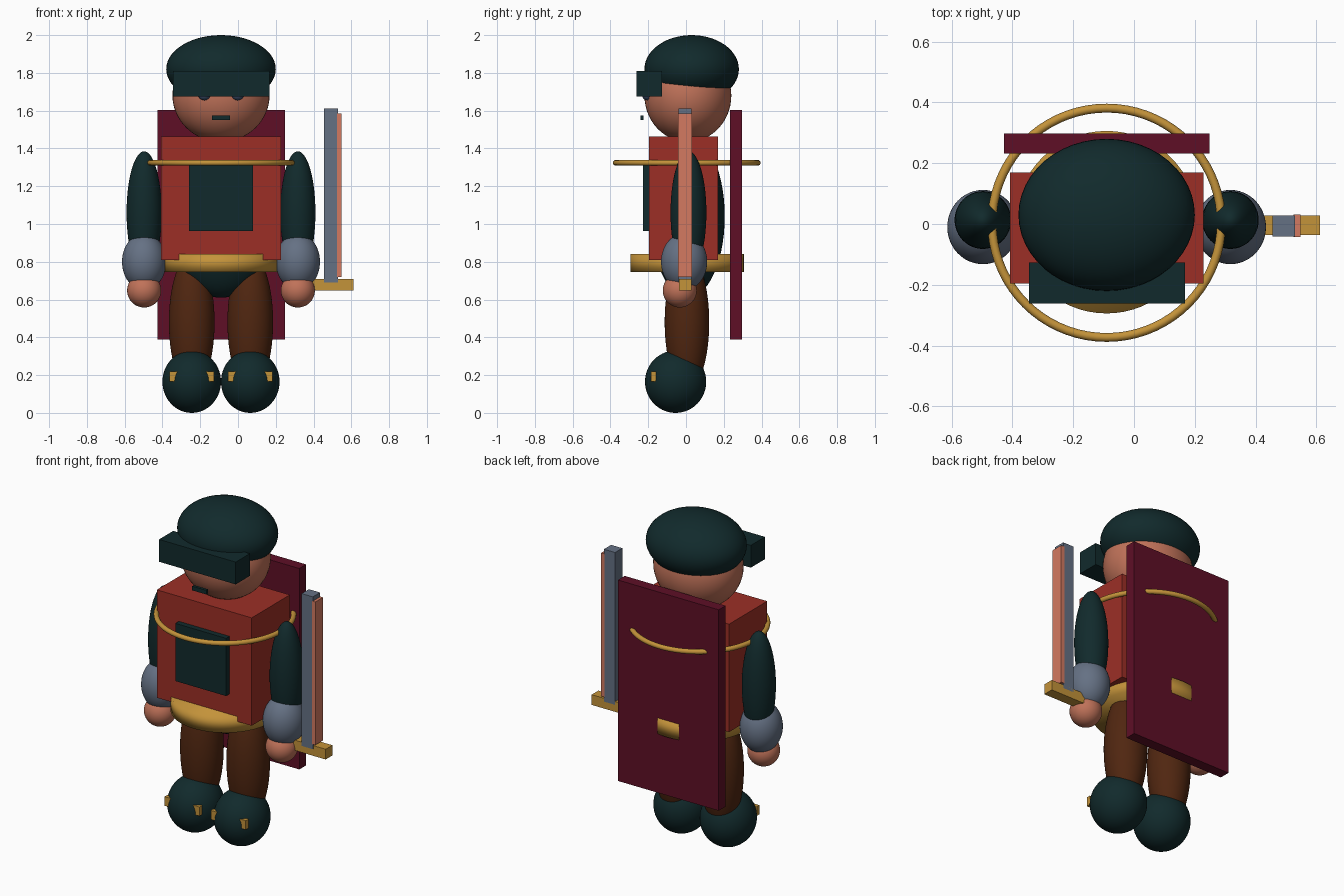
import bpy, math

if "Cube" in bpy.data.objects:
    bpy.data.objects.remove(bpy.data.objects["Cube"])


def material(name, r, g, b):
    lin = [((c / 255 + 0.055) / 1.055) ** 2.4 if c > 10 else c / 255 / 12.92 for c in (r, g, b)]
    m = bpy.data.materials.new(name)
    m.diffuse_color = (*lin, 1)
    m.use_nodes = True
    m.node_tree.nodes["Principled BSDF"].inputs["Base Color"].default_value = m.diffuse_color
    return m


GREEN = material("dark green", 17, 42, 44)
RED = material("brick red", 156, 47, 38)
SKIN = material("skin", 192, 114, 89)
CORAL = material("coral", 212, 122, 97)
GOLD = material("gold", 196, 147, 58)
STEEL = material("steel grey", 101, 113, 132)
WINE = material("wine red", 94, 15, 38)
BROWN = material("brown", 80, 38, 16)
BLUE = material("slate blue", 62, 82, 112)

CX = -0.09   # centre line of the figure


def finish(name, mat, smooth=True):
    ob = bpy.context.object
    ob.name = name
    ob.data.materials.append(mat)
    if smooth:
        bpy.ops.object.shade_smooth()
    return ob


def ball(name, mat, centre, radii):
    bpy.ops.mesh.primitive_uv_sphere_add(segments=48, ring_count=28, location=centre)
    ob = finish(name, mat)
    ob.scale = radii
    return ob


def box(name, mat, x, y, z):
    bpy.ops.mesh.primitive_cube_add(size=1, location=[sum(r) / 2 for r in (x, y, z)])
    ob = finish(name, mat, False)
    ob.scale = [r[1] - r[0] for r in (x, y, z)]
    return ob


# Head, cap and face
ball("head", SKIN, (CX, 0.01, 1.68), (0.257, 0.23, 0.245))
ball("cap", GREEN, (CX, 0.03, 1.82), (0.29, 0.25, 0.18))
box("cap_visor", GREEN, (-0.345, 0.168), (-0.262, -0.127), (1.675, 1.81))
box("mouth", GREEN, (-0.138, -0.042), (-0.242, -0.225), (1.55, 1.575))
for side in (-1, 1):
    ball("eye", BLUE, (CX + side * 0.088, -0.205, 1.69), (0.035, 0.03, 0.035))

# Torso, vest and trimmings
ball("body", GREEN, (CX, 0.01, 1.04), (0.31, 0.195, 0.43))
box("vest", RED, (-0.407, 0.228), (-0.195, 0.17), (0.81, 1.463))
box("chest_panel", GREEN, (-0.26, 0.08), (-0.228, -0.18), (0.963, 1.312))
bpy.ops.mesh.primitive_cylinder_add(vertices=64, radius=0.3, depth=0.095, location=(CX, 0.006, 0.793))
finish("belt", GOLD)
bpy.ops.mesh.primitive_torus_add(major_segments=72, minor_segments=14, major_radius=0.377,
                                 minor_radius=0.0145, location=(CX, 0.004, 1.324))
finish("shoulder_ring", GOLD)
box("cape", WINE, (-0.427, 0.248), (0.232, 0.297), (0.388, 1.604))

# Arms and legs, mirrored about the centre line
for side in (-1, 1):
    ax, lx = CX + side * 0.407, CX + side * 0.155
    ball("upper_arm", GREEN, (ax, 0.013, 1.06), (0.093, 0.095, 0.325))
    ball("forearm", STEEL, (ax, -0.01, 0.8), (0.117, 0.122, 0.15))
    ball("hand", SKIN, (ax, -0.033, 0.648), (0.09, 0.09, 0.09))
    ball("leg", BROWN, (lx, 0.005, 0.48), (0.121, 0.118, 0.36))
    ball("boot", GREEN, (lx, -0.055, 0.165), (0.155, 0.162, 0.165))
    box("boot_buckle", GOLD, (lx - 0.117, lx + 0.117), (-0.186, -0.16), (0.165, 0.22))

# Sword
box("sword_blade", STEEL, (0.455, 0.53), (-0.041, 0.028), (0.69, 1.612))
box("sword_edge", CORAL, (0.525, 0.547), (-0.042, 0.031), (0.72, 1.586))
box("sword_guard", GOLD, (0.375, 0.612), (-0.036, 0.028), (0.648, 0.71))
